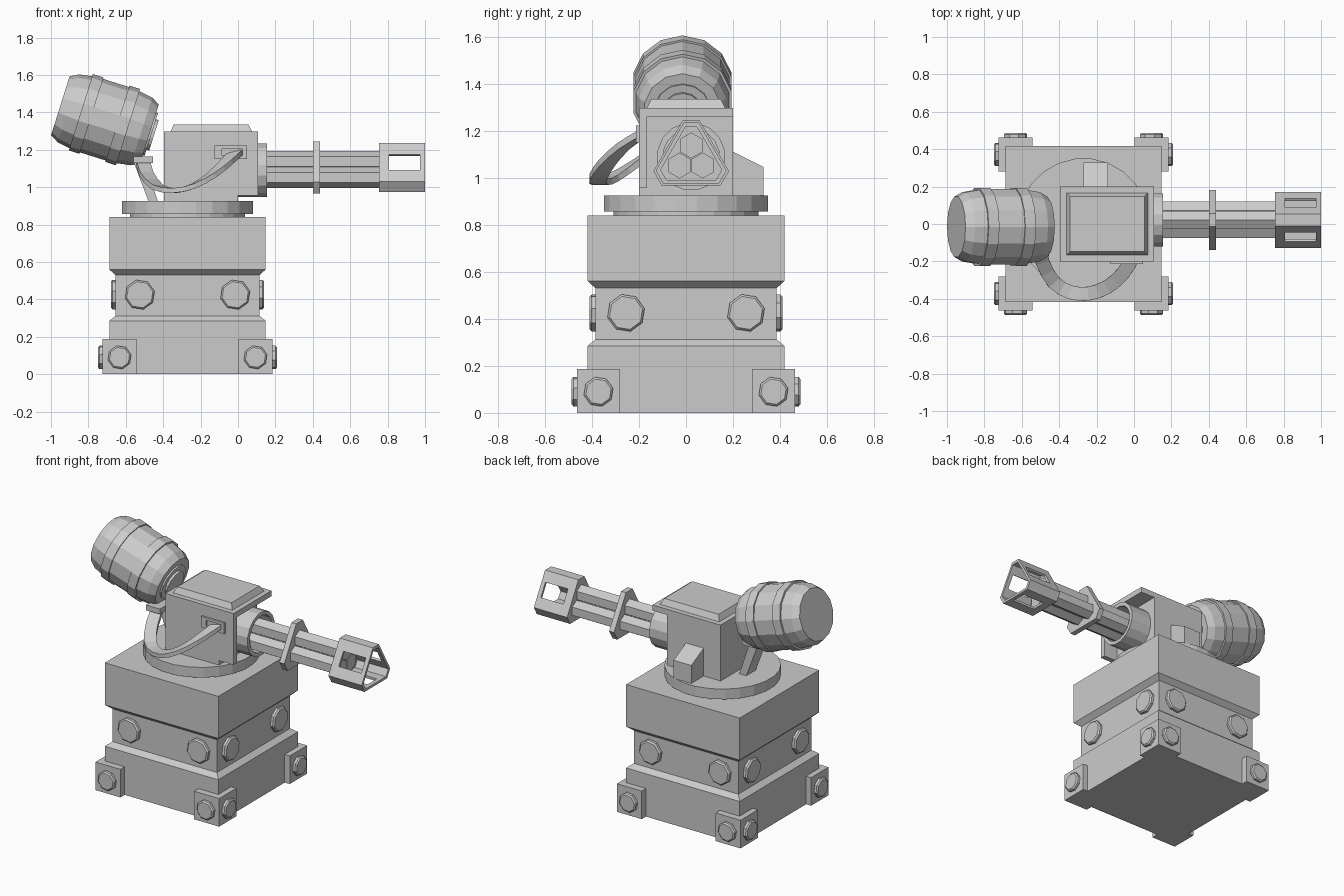
import bpy, bmesh, math
from mathutils import Vector, Matrix

if "Cube" in bpy.data.objects:
    bpy.data.objects.remove(bpy.data.objects["Cube"])

grey = bpy.data.materials.new("plain_grey")
grey.diffuse_color = (0.6, 0.6, 0.6, 1)
grey.use_nodes = True
grey.node_tree.nodes["Principled BSDF"].inputs["Base Color"].default_value = grey.diffuse_color
CX = -0.27                      # centre of the pedestal in x
GY, GZ = 0.022, 1.08            # gun axis


def loft(name, rings):
    """Skin a list of equal-length point rings and cap both ends."""
    bm = bmesh.new()
    vs = [[bm.verts.new(p) for p in r] for r in rings]
    n = len(rings[0])
    for a, b in zip(vs, vs[1:]):
        for i in range(n):
            j = (i + 1) % n
            bm.faces.new((a[i], a[j], b[j], b[i]))
    bm.faces.new(vs[0])
    bm.faces.new(vs[-1])
    bmesh.ops.recalc_face_normals(bm, faces=bm.faces)
    me = bpy.data.meshes.new(name)
    bm.to_mesh(me)
    bm.free()
    me.materials.append(grey)
    ob = bpy.data.objects.new(name, me)
    bpy.context.collection.objects.link(ob)
    return ob


def lathe(name, profile, n, origin, direction=(0, 0, 1), phase=0.5):
    """Turn (radius, height) points around an axis."""
    m = Matrix.Translation(origin) @ Vector(direction).to_track_quat('Z', 'Y').to_matrix().to_4x4()
    ang = [2 * math.pi * (i + phase) / n for i in range(n)]
    return loft(name, [[m @ Vector((r * math.cos(a), r * math.sin(a), h)) for a in ang]
                       for r, h in profile])


def box(name, x, y, z, inset=0):
    rings = []
    for h, k in ((z[0], 0), (z[1], inset)):
        rings.append([(x[0] + k, y[0] + k, h), (x[1] - k, y[0] + k, h),
                      (x[1] - k, y[1] - k, h), (x[0] + k, y[1] - k, h)])
    return loft(name, rings)


def prism_x(name, pts, x0, x1):
    return loft(name, [[(x, y, z) for y, z in pts] for x in (x0, x1)])


def prism_y(name, pts, y0, y1):
    return loft(name, [[(x, y, z) for x, z in pts] for y in (y0, y1)])


def cut(ob, cutter):
    mod = ob.modifiers.new("cut", 'BOOLEAN')
    mod.operation = 'DIFFERENCE'
    mod.solver = 'EXACT'
    mod.object = cutter
    bpy.context.view_layer.objects.active = ob
    bpy.ops.object.modifier_apply(modifier=mod.name)
    bpy.data.objects.remove(cutter)


def triangle(inr, trunc):
    """Triangle with clipped corners around the gun axis."""
    pts = []
    half = (2 * inr - trunc) * math.tan(math.pi / 6)
    for k in range(3):
        a = math.radians(90 + 120 * k)
        for s in (-half, half):
            pts.append((GY + trunc * math.cos(a) - s * math.sin(a),
                        GZ + trunc * math.sin(a) + s * math.cos(a)))
    return pts


# Square pedestal with a recessed waist
q = math.sqrt(2)
lathe("pedestal", [(r * q, h) for r, h in ((.418, 0), (.418, .285), (.385, .312), (.385, .53),
                                           (.418, .56), (.418, .84))], 4, (CX, 0, 0))

# Corner feet and all bolts
for sx in (-1, 1):
    for sy in (-1, 1):
        x = sorted((CX + sx * .272, CX + sx * .455))
        y = sorted((sy * .28, sy * .463))
        box("corner_foot", x, y, (0, .187))
        foot = [(.064, -.02), (.064, .016), (.055, .024)]
        lathe("foot_bolt", foot, 8, (CX + sx * .3635, sy * .463, .09), (0, sy, 0), .3)
        lathe("foot_bolt", foot, 8, (CX + sx * .455, sy * .372, .09), (sx, 0, 0), .3)
        waist = [(.081, -.02), (.081, .016), (.072, .025)]
        lathe("waist_bolt", waist, 8, (CX + sx * .255, sy * .385, .425), (0, sy, 0), .3)
        lathe("waist_bolt", waist, 8, (CX + sx * .385, sy * .255, .425), (sx, 0, 0), .3)

# Turntable
lathe("turntable", [(.31, .83), (.31, .857), (.352, .857), (.352, .925)], 24, (CX, 0, 0))

# Head: body, overhanging hood with one cheek, bevelled roof
box("head_body", (-.395, 0), (-.2, .2), (.92, 1.297))
prism_x("head_hood", [(-.2, .955), (-.165, .955), (-.165, 1.26), (.2, 1.26), (.2, 1.297), (-.2, 1.297)],
        0, .107)
box("roof_cap", (-.365, .078), (-.17, .17), (1.29, 1.335), .022)

# Sloped box on the back
prism_x("side_box", [(.19, .92), (.33, .92), (.33, 1.045), (.19, 1.115)], -.27, -.14)

# Feed port on the front side: a frame with a slot
port = box("feed_port", (-.125, .047), (-.213, -.195), (1.15, 1.222))
cut(port, box("port_cutter", (-.085, .025), (-.25, -.203), (1.17, 1.205)))

# Hollow collar around the barrels
lathe("collar", [(.12, .03), (.12, .155), (.145, .155), (.145, -.01)], 16, (0, GY, 1.09), (1, 0, 0))

# Three hexagonal barrels
for k in range(3):
    a = math.radians(90 + 120 * k)
    c = (.02, GY + .057 * math.cos(a), GZ + .057 * math.sin(a))
    hexagon = [(c[1] + .055 * math.sin(math.pi / 3 * i), c[2] + .055 * math.cos(math.pi / 3 * i))
               for i in range(6)]
    prism_x("barrel", hexagon, .02, .785)

# Barrel clamp plate
prism_x("barrel_clamp", triangle(.113, .165), .402, .438)

# Triangular muzzle shroud with a window in each side
muzzle = prism_x("muzzle_shroud", triangle(.105, .155), .755, 1.0)
cut(muzzle, prism_x("muzzle_cutter", triangle(.089, .136), .772, 1.05))
for k in range(3):
    a = math.radians(30 + 120 * k)
    n, t = Vector((math.cos(a), math.sin(a))), Vector((-math.sin(a), math.cos(a)))
    o = Vector((GY, GZ))
    pts = [tuple(o + n * u + t * v) for u, v in ((.06, -.048), (.15, -.048), (.15, .048), (.06, .048))]
    cut(muzzle, prism_x("window_cutter", pts, .807, .973))

# Tilted drum with two hoops and an end cap
tilt = math.radians(17.5)
d = (math.cos(tilt), 0, -math.sin(tilt))
start = Vector((-.95, -.015, 1.435))
lathe("drum", [(.165, 0), (.19, .045), (.202, .115), (.214, .115), (.214, .175), (.206, .175),
               (.206, .32), (.214, .32), (.214, .38), (.202, .38), (.19, .455), (.165, .5)], 14, start, d)
lathe("drum_cap", [(.12, .49), (.12, .51), (.085, .51), (.085, .525)], 14, start, d)

# Drum bracket: plate and leaning arm
box("bracket_plate", (-.56, -.455), (-.17, .06), (1.13, 1.165))
prism_y("bracket_arm", [(-.56, 1.14), (-.5, 1.14), (-.425, .915), (-.475, .915)], -.05, .05)

# Feed belt: flat band swept along a smooth path
ctrl = [Vector(p) for p in ((-.51, -.10, 1.15), (-.49, -.2, 1.07), (-.43, -.31, 1.0), (-.34, -.365, .982),
                            (-.24, -.372, 1.005), (-.14, -.335, 1.065), (-.06, -.265, 1.135),
                            (-.01, -.185, 1.187))]
path = []
for i in range(len(ctrl) - 1):
    p0, p1, p2, p3 = (ctrl[max(0, min(len(ctrl) - 1, i + k))] for k in (-1, 0, 1, 2))
    for u in (0, .5):
        path.append(.5 * (2 * p1 + (p2 - p0) * u + (2 * p0 - 5 * p1 + 4 * p2 - p3) * u * u
                          + (3 * p1 - p0 - 3 * p2 + p3) * u ** 3))
path.append(ctrl[-1])
rings = []
for i, p in enumerate(path):
    tan = (path[min(i + 1, len(path) - 1)] - path[max(i - 1, 0)]).normalized()
    side = tan.cross(Vector((0, 0, 1))).normalized()
    up = side.cross(tan)
    rings.append([p + side * a * .037 + up * b * .013 for a, b in ((-1, -1), (1, -1), (1, 1), (-1, 1))])
loft("feed_belt", rings)
